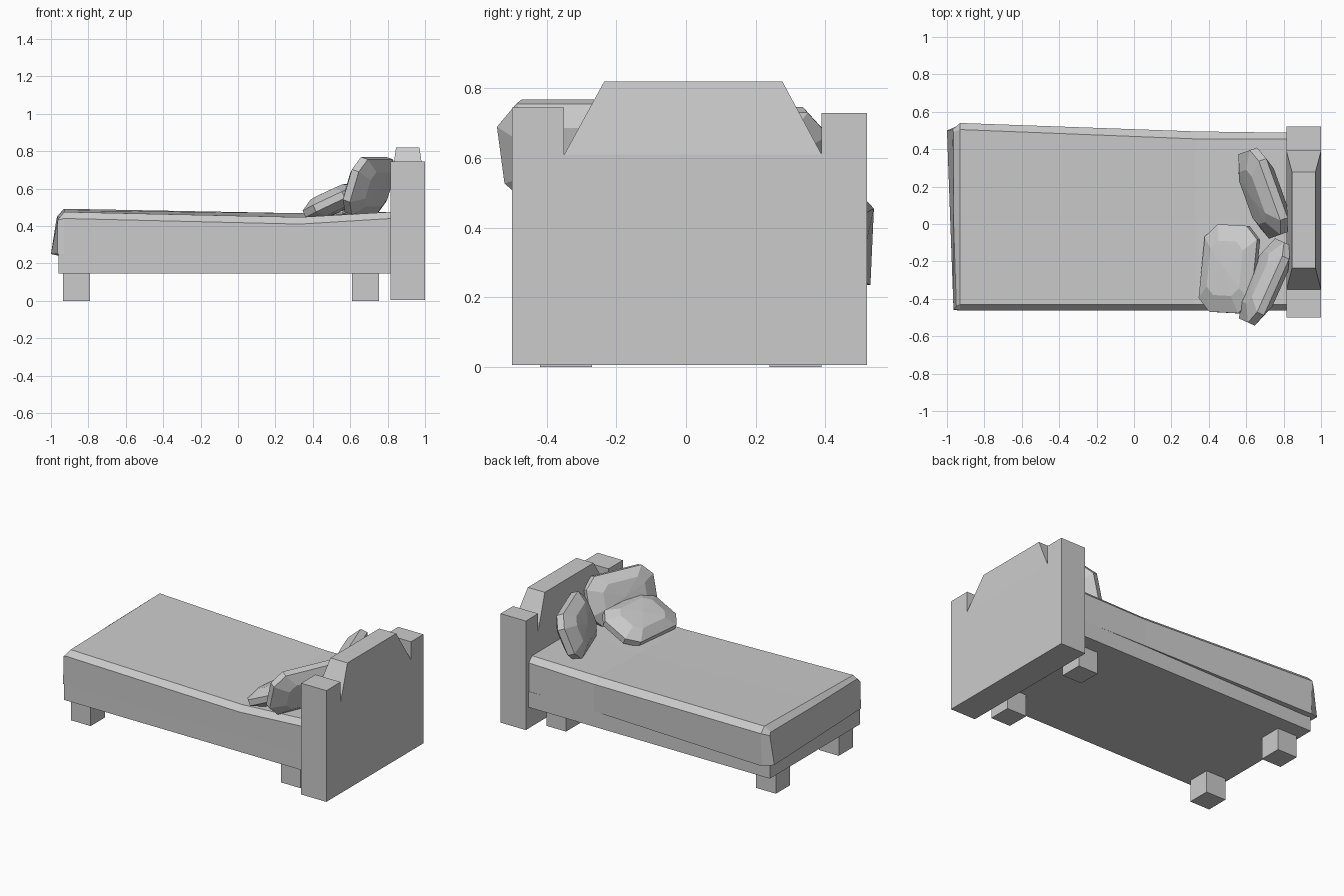
import bpy, math
from mathutils import Vector

if "Cube" in bpy.data.objects:
    bpy.data.objects.remove(bpy.data.objects["Cube"])


def mesh(name, verts, faces):
    me = bpy.data.meshes.new(name)
    me.from_pydata([tuple(v) for v in verts], [], faces)
    ob = bpy.data.objects.new(name, me)
    bpy.context.collection.objects.link(ob)
    import bmesh
    bm = bmesh.new()
    bm.from_mesh(me)
    bmesh.ops.recalc_face_normals(bm, faces=bm.faces)
    bm.to_mesh(me)
    bm.free()
    return ob


def loft(name, rings, cap=True):
    """Skin a list of equally sized closed rings."""
    n = len(rings[0])
    verts = [v for r in rings for v in r]
    faces = [(k*n+i, k*n+(i+1) % n, (k+1)*n+(i+1) % n, (k+1)*n+i)
             for k in range(len(rings)-1) for i in range(n)]
    if cap:
        faces += [tuple(range(n)), tuple(range(len(verts)-n, len(verts)))]
    return mesh(name, verts, faces)


def rect(x0, x1, y0, y1, z):
    return [(x0, y0, z), (x1, y0, z), (x1, y1, z), (x0, y1, z)]


def box(name, x0, x1, y0, y1, z0, z1):
    return loft(name, [rect(x0, x1, y0, y1, z0), rect(x0, x1, y0, y1, z1)])


# Headboard: notched panel with two posts, and a tapered crest between them
profile = [(-.50, .005), (.52, .005), (.52, .73), (.39, .73),
           (.39, .61), (-.35, .61), (-.35, .745), (-.50, .745)]
loft("headboard", [[(x, y, z) for y, z in profile] for x in (.815, 1.0)])
loft("headboard_crest", [rect(.815, 1.0, -.35, .39, .61),
                         rect(.845, .97, -.235, .277, .82)])

# Bed frame and feet
box("bed_frame", -.96, .82, -.46, .49, .145, .25)
for x0, x1, ex in ((-.935, -.79, "foot"), (.61, .755, "head")):
    for y0, y1, sd in ((-.42, -.27, "front"), (.24, .39, "back")):
        box(f"{ex}_{sd}_leg", x0, x1, y0, y1, 0, .15)

# Mattress and blanket: uneven cross-sections from foot to head
sections = [
    ([-.965, -.965, -.95, -.965, -.965, -.97, -1.0],
     [(-.46, .25), (-.455, .43), (-.44, .45), (.02, .455), (.49, .455), (.505, .44), (.50, .25)]),
    ([-.93]*7,
     [(-.46, .25), (-.462, .44), (-.43, .475), (.02, .483), (.505, .492), (.54, .455), (.53, .235)]),
    ([.33]*7,
     [(-.46, .25), (-.462, .41), (-.43, .447), (.02, .455), (.455, .468), (.495, .43), (.495, .25)]),
    ([.82]*7,
     [(-.46, .25), (-.462, .44), (-.43, .475), (.02, .475), (.455, .475), (.488, .44), (.488, .25)]),
]
loft("mattress", [[(x, y, z) for x, (y, z) in zip(xs, yz)] for xs, yz in sections])


def pillow(name, centre, u, v, hu, hv, ht):
    """Puffy octagonal cushion spanned by directions u and v."""
    c, u, v = Vector(centre), Vector(u).normalized(), Vector(v).normalized()
    n = u.cross(v).normalized()
    outline = [(1, .55), (.7, 1), (-.7, 1), (-1, .55),
               (-1, -.55), (-.7, -1), (.7, -1), (1, -.55)]
    rings = [[c + u*a*hu*s + v*b*hv*s + n*h*ht for a, b in outline]
             for s, h in ((.62, -.9), (1, -.3), (1, .3), (.62, .9))]
    verts = [p for r in rings for p in r] + [c - n*ht, c + n*ht]
    faces = [(k*8+i, k*8+(i+1) % 8, k*8+8+(i+1) % 8, k*8+8+i)
             for k in range(3) for i in range(8)]
    faces += [(32, i, (i+1) % 8) for i in range(8)]
    faces += [(33, 24+i, 24+(i+1) % 8) for i in range(8)]
    return mesh(name, verts, faces)


def lean(px, py, deg):
    a = math.radians(deg)
    return (px*math.sin(a), py*math.sin(a), math.cos(a))


# Two pillows leaning on the headboard, one lying in front
pillow("back_pillow", (.69, .165, .595), (.34, -.94, 0), lean(.94, .34, 22), .24, .155, .075)
pillow("front_pillow", (.70, -.31, .615), (.41, .91, 0), lean(.91, -.41, 18), .235, .155, .07)
pillow("lying_pillow", (.51, -.24, .53), (.10, 1, 0), (.89, -.05, .42), .235, .155, .065)
